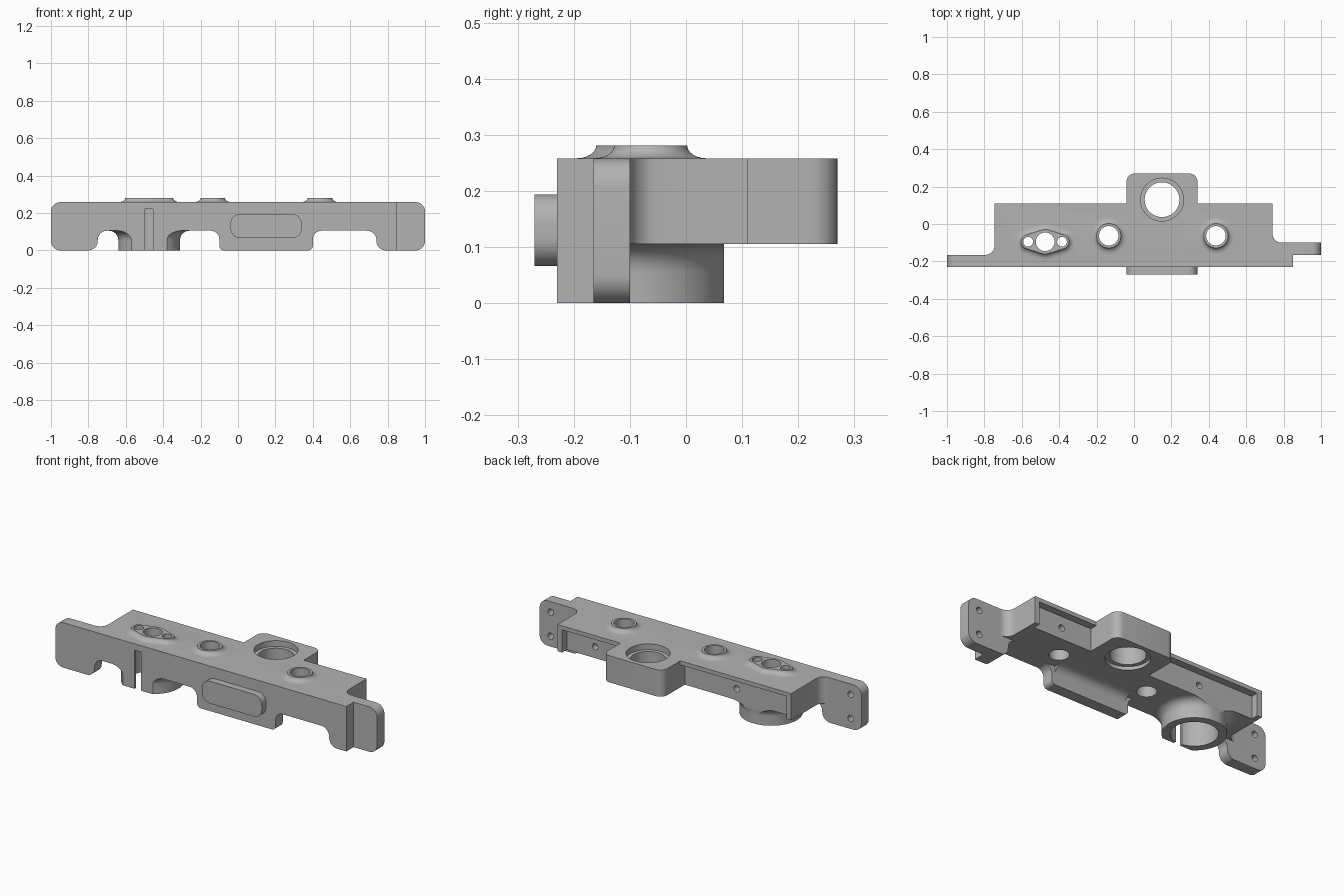
import bpy, bmesh, math
from mathutils import Vector

if "Cube" in bpy.data.objects:
    bpy.data.objects.remove(bpy.data.objects["Cube"])

grey = bpy.data.materials.new("plain grey")
grey.use_nodes = True
COLOUR = (0.45, 0.45, 0.45, 1)
grey.diffuse_color = COLOUR
grey.node_tree.nodes["Principled BSDF"].inputs["Base Color"].default_value = COLOUR


def rounded(points, steps=8):
    """Round the corners of a closed outline of (a, b, radius) points."""
    out = []
    for i, (a, b, r) in enumerate(points):
        p = Vector((a, b))
        if not r:
            out.append(p)
            continue
        u = (Vector(points[i - 1][:2]) - p).normalized()
        v = (Vector(points[(i + 1) % len(points)][:2]) - p).normalized()
        half = u.angle(v) / 2
        centre = p + (u + v).normalized() * (r / math.sin(half))
        start = p + u * (r / math.tan(half)) - centre
        end = p + v * (r / math.tan(half)) - centre
        sweep = start.angle(end)
        for k in range(steps + 1):
            t = k / steps
            out.append(centre + (start * math.sin((1 - t) * sweep)
                                 + end * math.sin(t * sweep)) / math.sin(sweep))
    return out


def loft(name, rings):
    """Skin a stack of equal closed rings and cap both ends."""
    bm = bmesh.new()
    loops = [[bm.verts.new(p) for p in ring] for ring in rings]
    n = len(loops[0])
    for low, high in zip(loops, loops[1:]):
        for i in range(n):
            j = (i + 1) % n
            bm.faces.new((low[i], low[j], high[j], high[i]))
    bm.faces.new(loops[0])
    bm.faces.new(loops[-1])
    bmesh.ops.recalc_face_normals(bm, faces=bm.faces)
    mesh = bpy.data.meshes.new(name)
    bm.to_mesh(mesh)
    bm.free()
    mesh.materials.append(grey)
    ob = bpy.data.objects.new(name, mesh)
    bpy.context.collection.objects.link(ob)
    return ob


def prism(name, outline, axis, low, high):
    """Extrude an outline along one axis."""
    place = {"x": lambda p, d: (d, p[0], p[1]),
             "y": lambda p, d: (p[0], d, p[1]),
             "z": lambda p, d: (p[0], p[1], d)}[axis]
    return loft(name, [[place(p, d) for p in outline] for d in (low, high)])


def rect(a, b, c, d, r=0):
    return rounded([(a, c, r), (b, c, r), (b, d, r), (a, d, r)])


def rod(name, a, b, r, axis, low, high, n=48):
    ring = [(a + r * math.cos(math.tau * k / n), b + r * math.sin(math.tau * k / n))
            for k in range(n)]
    return prism(name, ring, axis, low, high)


def flared_boss(name, circles):
    """Raised pad around a hull of circles, flaring out to the top face."""
    def ring(grow, z, n=72):
        points = []
        for k in range(n):
            d = Vector((math.cos(math.tau * k / n), math.sin(math.tau * k / n)))
            x, y, r = max(circles, key=lambda c: c[0] * d.x + c[1] * d.y + c[2])
            points.append((x + (r + grow) * d.x, y + (r + grow) * d.y, z))
        return points
    rings = [ring(FLARE, TOP - 0.02)]
    for k in range(7):
        t = k / 6 * math.pi / 2
        rings.append(ring(FLARE * (1 - math.sin(t)), TOP + 0.023 * (1 - math.cos(t))))
    return loft(name, rings)


def combine(target, other, operation):
    mod = target.modifiers.new(operation, "BOOLEAN")
    mod.operation, mod.solver, mod.object = operation, "EXACT", other
    bpy.context.view_layer.objects.active = target
    bpy.ops.object.modifier_apply(modifier=mod.name)
    bpy.data.objects.remove(other)


TOP, UNDER, FLARE = 0.258, 0.105, 0.035
FRONT, INNER, REAR = -0.23, -0.165, 0.068
CX, CY = -0.475, -0.095

# Main slab with rear block and filleted ends
housing = prism("housing", rounded([
    (-0.85, INNER, 0), (-0.745, INNER, 0.05), (-0.745, 0.11, 0), (-0.04, 0.11, 0),
    (-0.04, 0.27, 0.045), (0.34, 0.27, 0.045), (0.34, 0.11, 0), (0.74, 0.11, 0),
    (0.74, -0.1, 0.05), (0.85, -0.1, 0), (0.85, -0.2, 0), (-0.85, -0.2, 0)]),
    "z", UNDER, TOP)

# Front plate with feet and centre skirt
front_plate = prism("front_plate", rounded([
    (-1, 0, 0.05), (-0.75, 0, 0.05), (-0.75, UNDER, 0.05), (-0.1, UNDER, 0.045),
    (-0.1, 0, 0.025), (0.4, 0, 0.025), (0.4, UNDER, 0.045), (0.74, UNDER, 0.05),
    (0.74, 0, 0.05), (0.85, 0, 0), (0.85, TOP, 0), (-1, TOP, 0.05)]),
    "y", FRONT, INNER)

# Set-back tab on the left end
side_tab = prism("side_tab", rounded([
    (0.6, UNDER, 0), (0.74, UNDER, 0.05), (0.74, 0, 0.05), (1, 0, 0.05),
    (1, TOP, 0.05), (0.6, TOP, 0)]), "y", INNER, -0.1)

# Fillet behind the skirt
skirt_fillet = prism("skirt_fillet", rounded([
    (-0.18, 0.05, 0), (INNER, 0.05, 0), (INNER, UNDER, 0.05), (-0.1, UNDER, 0),
    (-0.1, 0.13, 0), (-0.18, 0.13, 0)]), "x", -0.08, 0.38)

# Round socket below, flaring into the slab and trimmed flat at front and rear
profile = rounded([(0.165, 0, 0), (0.165, UNDER, 0.05), (0.225, UNDER, 0), (0.225, 0.13, 0)])
socket = loft("socket", [[(CX + r * math.cos(math.tau * k / 64),
                           CY + r * math.sin(math.tau * k / 64), z) for k in range(64)]
                         for r, z in profile])
combine(socket, prism("trim", rect(-0.9, 0, FRONT, REAR), "z", -0.1, 0.3), "INTERSECT")

# Raised pads on top
pads = [flared_boss("oval_pad", [(CX, CY, 0.065), (CX - 0.09, CY, 0.038), (CX + 0.09, CY, 0.038)])]
for x in (-0.135, 0.438):
    pads.append(flared_boss("round_pad", [(x, -0.063, 0.065)]))

# Front pad
front_pad = prism("front_pad", rect(-0.04, 0.34, 0.066, 0.194, 0.05), "y", -0.27, -0.2)

for part in [front_plate, side_tab, skirt_fillet, socket, front_pad] + pads:
    combine(housing, part, "UNION")

# Cutters: rear recesses, socket bore with slot, vertical holes
cutters = [
    prism("recess", rect(-0.715, -0.04, REAR, 0.2), "z", 0.05, 0.235),
    prism("recess", rect(0.34, 0.71, REAR, 0.2), "z", 0.05, 0.235),
    rod("bore", CX, CY, 0.122, "z", -0.05, 0.222),
    prism("slot", rect(CX - 0.021, CX + 0.021, -0.3, CY), "z", -0.05, 0.222),
    rod("main_hole", 0.15, 0.13, 0.093, "z", -0.1, 0.4),
    rod("upper_step", 0.15, 0.13, 0.115, "z", 0.225, 0.4),
    rod("lower_step", 0.15, 0.13, 0.115, "z", -0.1, 0.125),
    rod("oval_hole", CX, CY, 0.05, "z", 0.15, 0.4)]
for side in (-1, 1):
    cutters.append(rod("ear_hole", CX + side * 0.09, CY, 0.026, "z", 0.15, 0.4, 24))
for x in (-0.135, 0.438):
    cutters.append(rod("pad_hole", x, -0.063, 0.052, "z", -0.1, 0.4))

# Blind screw holes in the tabs and recess walls
for z in (0.06, 0.198):
    cutters.append(rod("screw_hole", -0.93, z, 0.018, "y", -0.205, -0.12, 20))
    cutters.append(rod("screw_hole", 0.93, z, 0.018, "y", -0.14, -0.05, 20))
for x in (-0.37, 0.53):
    cutters.append(rod("screw_hole", x, 0.17, 0.018, "y", 0.03, 0.1, 20))

for cutter in cutters:
    combine(housing, cutter, "DIFFERENCE")

# Smooth curved walls, keep edges crisp
bpy.ops.object.select_all(action="DESELECT")
housing.select_set(True)
bpy.context.view_layer.objects.active = housing
bpy.ops.object.shade_smooth_by_angle(angle=math.radians(30))
